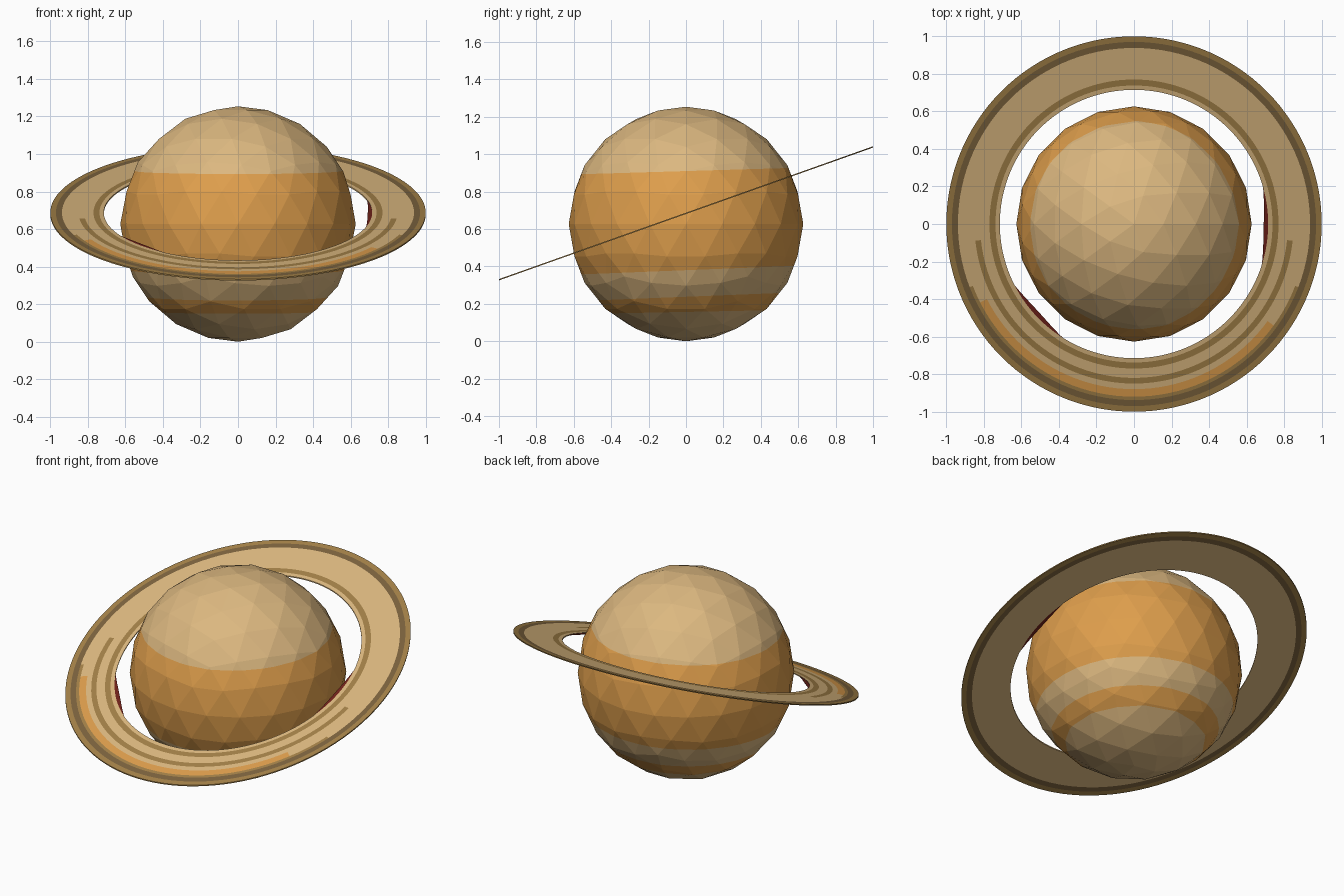
import bpy, bmesh, math
from mathutils import Vector

if "Cube" in bpy.data.objects:
    bpy.data.objects.remove(bpy.data.objects["Cube"])


def lin(c):
    c /= 255
    return c / 12.92 if c <= 0.04045 else ((c + 0.055) / 1.055) ** 2.4


def material(name, rgb):
    m = bpy.data.materials.new(name)
    m.diffuse_color = (*[lin(c) for c in rgb], 1)
    m.use_nodes = True
    m.node_tree.nodes["Principled BSDF"].inputs["Base Color"].default_value = m.diffuse_color
    return m


CREAM, ORANGE, GOLD, BROWN, RED = range(5)
MATS = [material("cream", (220, 184, 128)), material("orange", (222, 158, 76)),
        material("gold_brown", (163, 129, 72)), material("dark_brown", (124, 99, 62)),
        material("dark_red", (112, 34, 26))]


def finish(bm, name):
    bmesh.ops.recalc_face_normals(bm, faces=bm.faces)
    me = bpy.data.meshes.new(name)
    bm.to_mesh(me)
    bm.free()
    for m in MATS:
        me.materials.append(m)
    ob = bpy.data.objects.new(name, me)
    bpy.context.collection.objects.link(ob)
    return ob


# planet: faceted ball cut along slightly tilted bands
R = 0.627
bm = bmesh.new()
bmesh.ops.create_icosphere(bm, subdivisions=3, radius=R)
bmesh.ops.translate(bm, verts=bm.verts, vec=(0, 0, R))
BANDS = [(0.91, 0.03), (0.38, 0.04), (0.238, 0.04), (0.157, 0.02)]  # height, slope
for h, s in BANDS:
    bmesh.ops.bisect_plane(bm, geom=bm.verts[:] + bm.edges[:] + bm.faces[:],
                           plane_co=(0, 0, h), plane_no=Vector((0, -s, 1)).normalized())
for f in bm.faces:
    c = f.calc_center_median()
    below = sum(c.z < h + s * c.y for h, s in BANDS)
    f.material_index = ORANGE if below % 2 else CREAM
finish(bm, "planet")

# ring: thin flat disc, sheared so its outline stays round from above
N, Z0, SLOPE, HALF = 120, 0.684, 0.355, 0.0035
RADII = [0.715, 0.738, 0.77, 0.82, 0.85, 0.88, 0.92, 0.938, 0.97, 1.0]


def point(r, a, dz):
    y = r * math.sin(a)
    return (r * math.cos(a), y, Z0 + SLOPE * y + dz)


def ring_colour(band, deg, top):
    if band == 8:
        return GOLD
    if band == 7:
        return BROWN
    if top and band == 1:
        return GOLD
    if top and band == 3 and 185 < deg < 355:
        return GOLD
    if top and band == 5 and 208 < deg < 325:
        return ORANGE
    if top and band == 6 and 200 < deg < 340:
        return GOLD
    return CREAM


bm = bmesh.new()
grid = [[[bm.verts.new(point(r, 2 * math.pi * i / N, dz)) for r in RADII]
         for i in range(N)] for dz in (HALF, -HALF)]
for i in range(N):
    j = (i + 1) % N
    deg = 360 * (i + 0.5) / N
    for side, g in enumerate(grid):
        for b in range(len(RADII) - 1):
            f = bm.faces.new((g[i][b], g[i][b + 1], g[j][b + 1], g[j][b]))
            f.material_index = ring_colour(b, deg, side == 0)
    for b, col in ((0, CREAM), (-1, GOLD)):
        f = bm.faces.new((grid[0][i][b], grid[0][j][b], grid[1][j][b], grid[1][i][b]))
        f.material_index = col
finish(bm, "ring")


# dark red crescents peeking out along the inner edge of the ring
def crescent(name, start, end, width, n=16):
    bm = bmesh.new()
    rows = []
    for k in range(n + 1):
        a = math.radians(start + (end - start) * k / n)
        r = 0.716 - 0.001 - width * math.sin(math.pi * k / n)
        rows.append([bm.verts.new(point(q, a, dz))
                     for q, dz in ((r, 0.001), (0.718, 0.001), (0.718, -0.002), (r, -0.002))])
    for p, q in zip(rows, rows[1:]):
        for k in range(4):
            bm.faces.new((p[k], p[(k + 1) % 4], q[(k + 1) % 4], q[k])).material_index = RED
    bm.faces.new(rows[0]).material_index = RED
    bm.faces.new(rows[-1]).material_index = RED
    finish(bm, name)


crescent("right_inner_lip", -18, 16, 0.024)
crescent("left_inner_lip", 207, 238, 0.024)
